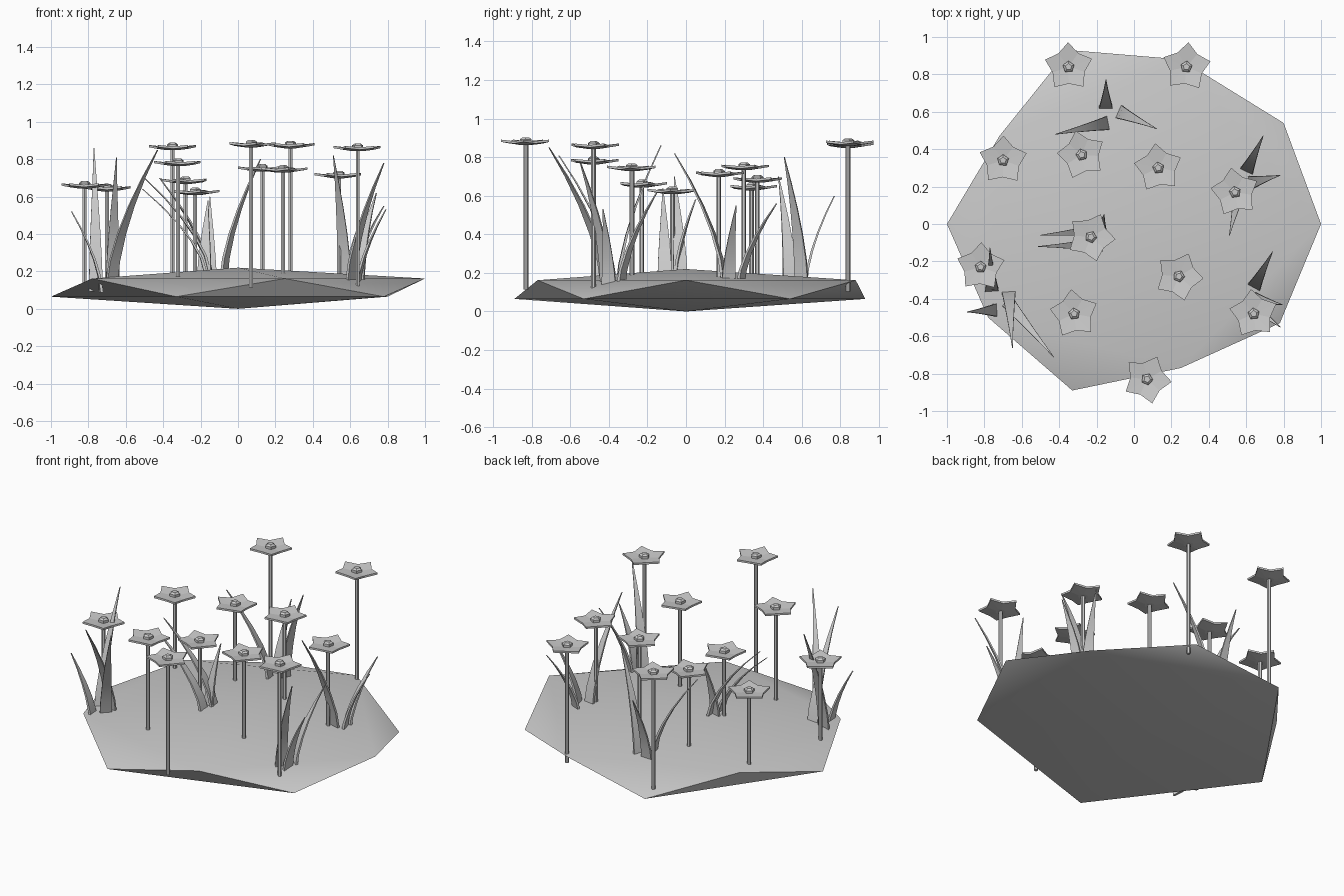
import bpy, bmesh, math
from mathutils import Vector

if "Cube" in bpy.data.objects:
    bpy.data.objects.remove(bpy.data.objects["Cube"])

grey = bpy.data.materials.new("light grey")
grey.diffuse_color = (0.6, 0.6, 0.6, 1)
grey.use_nodes = True
grey.node_tree.nodes["Principled BSDF"].inputs["Base Color"].default_value = grey.diffuse_color


def make(name, bm, smooth=None):
    bmesh.ops.recalc_face_normals(bm, faces=bm.faces)
    me = bpy.data.meshes.new(name)
    bm.to_mesh(me)
    bm.free()
    me.materials.append(grey)
    ob = bpy.data.objects.new(name, me)
    bpy.context.collection.objects.link(ob)
    if smooth:
        bpy.context.view_layer.objects.active = ob
        ob.select_set(True)
        bpy.ops.object.shade_smooth_by_angle(angle=math.radians(smooth))
        ob.select_set(False)
    return ob


# Ground mound: squashed twenty-sided lump with an uneven zigzag rim
upper = [(1, 0), (0.25, 0.88), (-0.72, 0.47), (-0.78, -0.5), (0.25, -0.77)]
lower = [(0.8, 0.54), (-0.35, 0.93), (-1, 0), (-0.33, -0.89), (0.78, -0.53)]
bm = bmesh.new()
top, bottom = bm.verts.new((0, 0, 0.22)), bm.verts.new((0, 0, 0))
up = [bm.verts.new((x, y, 0.162)) for x, y in upper]
lo = [bm.verts.new((x, y, 0.065)) for x, y in lower]
for i in range(5):
    j = (i + 1) % 5
    bm.faces.new((top, up[i], up[j]))
    bm.faces.new((up[i], lo[i], up[j]))
    bm.faces.new((lo[i], lo[j], up[j]))
    bm.faces.new((bottom, lo[j], lo[i]))
make("ground", bm, 30)


def ground_z(x, y):
    return 0.205 - 0.13 * (x * x + y * y)


# Flower: thin vertical stem, cupped five-point star, raised pentagon centre
def flower(x, y, z, turn):
    bm = bmesh.new()
    z0 = ground_z(x, y)
    r = bmesh.ops.create_cone(bm, cap_ends=True, segments=6, radius1=0.012,
                              radius2=0.012, depth=z - z0)
    bmesh.ops.translate(bm, verts=r["verts"], vec=(x, y, (z + z0) / 2))
    make("flower_stem", bm, 40)

    def ring(bm, count, radii, heights):
        out = []
        for k in range(count):
            a = math.radians(turn) + k * math.tau / count
            rad = radii[k % len(radii)]
            out.append(bm.verts.new((x + rad * math.cos(a), y + rad * math.sin(a),
                                     z + heights[k % len(heights)])))
        return out

    bm = bmesh.new()
    rings = [ring(bm, 10, (0.03, 0.03), (-0.022, -0.022)),
             ring(bm, 10, (0.132, 0.09), (-0.006, -0.014)),
             ring(bm, 10, (0.132, 0.09), (0.006, -0.002)),
             ring(bm, 10, (0.03, 0.03), (-0.008, -0.008))]
    for a, b in zip(rings, rings[1:]):
        for k in range(10):
            m = (k + 1) % 10
            bm.faces.new((a[k], a[m], b[m], b[k]))
    bm.faces.new(rings[0])
    bm.faces.new(rings[-1])
    make("flower_petals", bm)

    bm = bmesh.new()
    rings = [ring(bm, 5, (0.032,), (-0.012,)), ring(bm, 5, (0.032,), (0.008,)),
             ring(bm, 5, (0.018,), (0.018,))]
    for a, b in zip(rings, rings[1:]):
        for k in range(5):
            m = (k + 1) % 5
            bm.faces.new((a[k], a[m], b[m], b[k]))
    bm.faces.new(rings[0])
    bm.faces.new(rings[-1])
    make("flower_centre", bm)


for f in [(-0.35, 0.84, 0.87, 19), (0.28, 0.84, 0.88, 13), (-0.70, 0.34, 0.65, 17),
          (-0.28, 0.37, 0.69, 32), (0.13, 0.30, 0.755, 25), (0.54, 0.17, 0.72, 27),
          (-0.23, -0.07, 0.63, -5), (-0.82, -0.23, 0.665, 16), (0.24, -0.28, 0.75, -5),
          (-0.32, -0.48, 0.785, 25), (0.64, -0.48, 0.865, 24), (0.07, -0.83, 0.885, -6)]:
    flower(*f)


# Grass blade: thin tapered strip that rises and leans outward to its tip
def blade(bx, by, tx, ty, tz, width=0.075, steps=5):
    base, tip = Vector((bx, by, ground_z(bx, by) - 0.02)), Vector((tx, ty, tz))
    out = Vector((tx - bx, ty - by, 0))
    side = Vector((-out.y, out.x, 0)).normalized()
    thick = out.normalized() * 0.008
    bm = bmesh.new()
    prev = None
    for i in range(steps + 1):
        t = i / steps
        p = base + out * t ** 1.6
        p.z = base.z + (tip.z - base.z) * t
        w = side * width / 2 * max(1 - t ** 1.4, 0.04)
        d = thick * (1 - 0.6 * t)
        cur = [bm.verts.new(p + v) for v in (-w - d, w - d, w + d, -w + d)]
        if prev:
            for k in range(4):
                m = (k + 1) % 4
                bm.faces.new((prev[k], prev[m], cur[m], cur[k]))
        else:
            bm.faces.new(cur)
        prev = cur
    bm.faces.new(prev)
    make("grass_blade", bm, 30)


# Five clumps of blades: base x, y then tip x, y, z
for b in [
    # back clump
    (-0.15, 0.62, -0.15, 0.77, 0.60), (-0.14, 0.54, -0.42, 0.48, 0.70), (-0.08, 0.60, 0.12, 0.51, 0.80),
    # right clump
    (0.60, 0.28, 0.69, 0.47, 0.56), (0.62, 0.22, 0.78, 0.26, 0.55), (0.57, 0.20, 0.51, -0.06, 0.82),
    # front right clump
    (0.64, -0.34, 0.74, -0.15, 0.62), (0.64, -0.40, 0.79, -0.43, 0.53), (0.60, -0.41, 0.78, -0.55, 0.78),
    # front left clump
    (-0.76, -0.36, -0.77, -0.13, 0.86), (-0.67, -0.36, -0.65, -0.66, 0.81),
    (-0.68, -0.41, -0.43, -0.71, 0.85), (-0.73, -0.46, -0.89, -0.47, 0.52),
    # middle clump
    (-0.17, -0.11, -0.51, -0.12, 0.64), (-0.15, -0.03, -0.50, -0.06, 0.70), (-0.18, -0.05, -0.16, 0.05, 0.58),
]:
    blade(*b)
